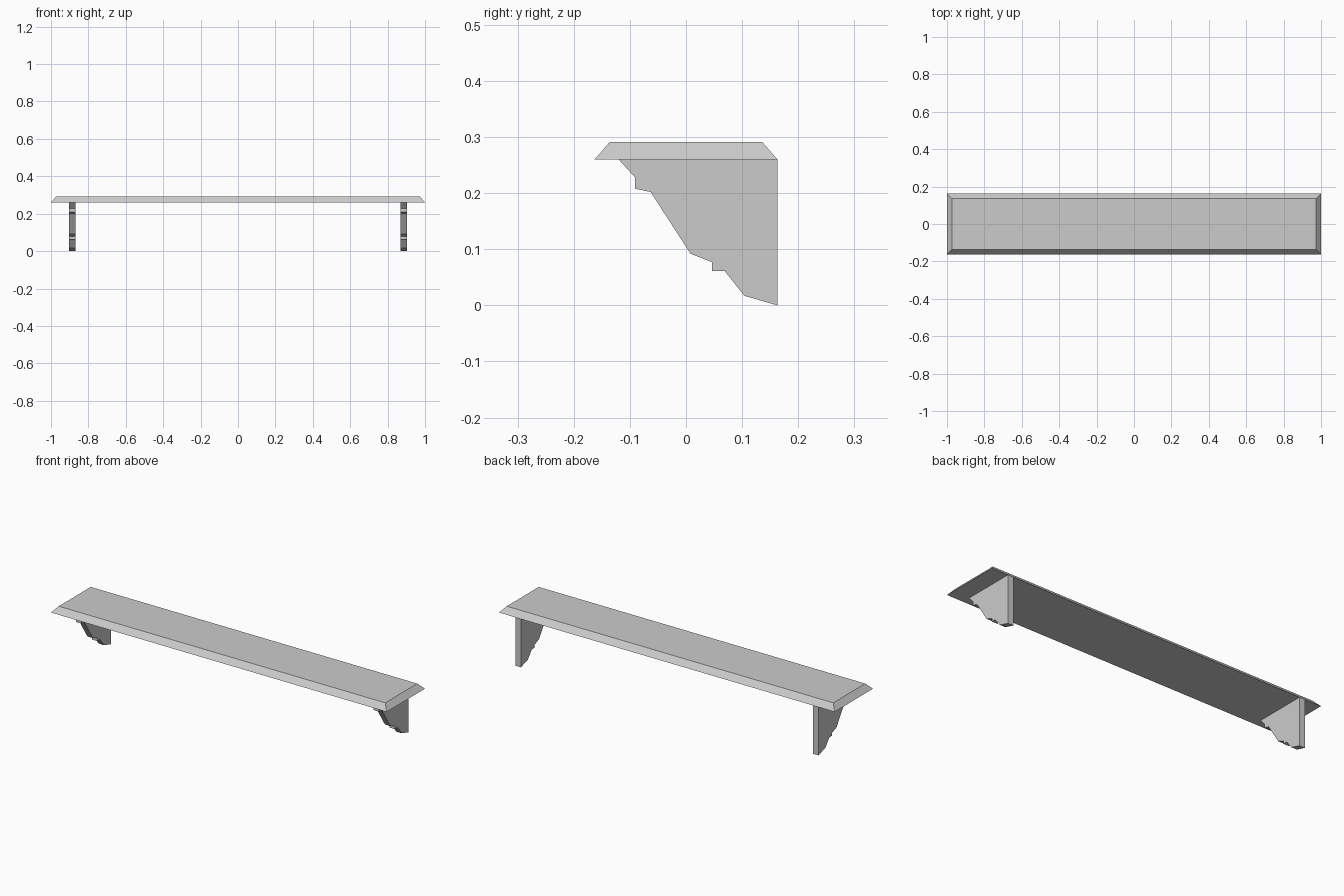
import bpy
import bmesh

cube = bpy.data.objects.get("Cube")
if cube:
    bpy.data.objects.remove(cube, do_unlink=True)

# Single plain grey finish
grey = bpy.data.materials.new("plain_grey")
grey.use_nodes = True
colour = (0.6, 0.6, 0.6, 1)
grey.diffuse_color = colour
grey.node_tree.nodes["Principled BSDF"].inputs["Base Color"].default_value = colour


def extrude_outline(name, outline, offset):
    """Make a flat-shaded solid by extruding a closed outline by an offset."""
    bm = bmesh.new()
    face = bm.faces.new([bm.verts.new(p) for p in outline])
    result = bmesh.ops.extrude_face_region(bm, geom=[face], use_keep_orig=True)
    moved = [g for g in result["geom"] if isinstance(g, bmesh.types.BMVert)]
    bmesh.ops.translate(bm, verts=moved, vec=offset)
    bmesh.ops.recalc_face_normals(bm, faces=bm.faces)
    mesh = bpy.data.meshes.new(name)
    bm.to_mesh(mesh)
    bm.free()
    mesh.materials.append(grey)
    obj = bpy.data.objects.new(name, mesh)
    bpy.context.collection.objects.link(obj)
    return obj


# Shelf board: a slab whose top is pulled in to give sloping edges
HALF_X, HALF_Y, BOTTOM, TOP, SLOPE = 1.0, 0.163, 0.26, 0.291, 0.027
corners = [(sx * HALF_X, sy * HALF_Y, BOTTOM)
           for sx, sy in ((-1, -1), (1, -1), (1, 1), (-1, 1))]
shelf = extrude_outline("shelf_board", corners, (0, 0, TOP - BOTTOM))
for v in shelf.data.vertices:
    if v.co.z > (BOTTOM + TOP) / 2:
        v.co.x -= SLOPE if v.co.x > 0 else -SLOPE
        v.co.y -= SLOPE if v.co.y > 0 else -SLOPE

# Stepped bracket side profile (y, z), from the top front down to the wall
profile = [(-0.12, BOTTOM), (-0.091, 0.228), (-0.091, 0.208), (-0.063, 0.202),
           (0.008, 0.092), (0.046, 0.077), (0.046, 0.061), (0.069, 0.061),
           (0.104, 0.017), (HALF_Y, 0), (HALF_Y, BOTTOM)]
INNER, THICKNESS = 0.87, 0.033
for side, sign in (("left", 1), ("right", -1)):
    outline = [(sign * INNER, y, z) for y, z in profile]
    extrude_outline(side + "_bracket", outline, (sign * THICKNESS, 0, 0))
